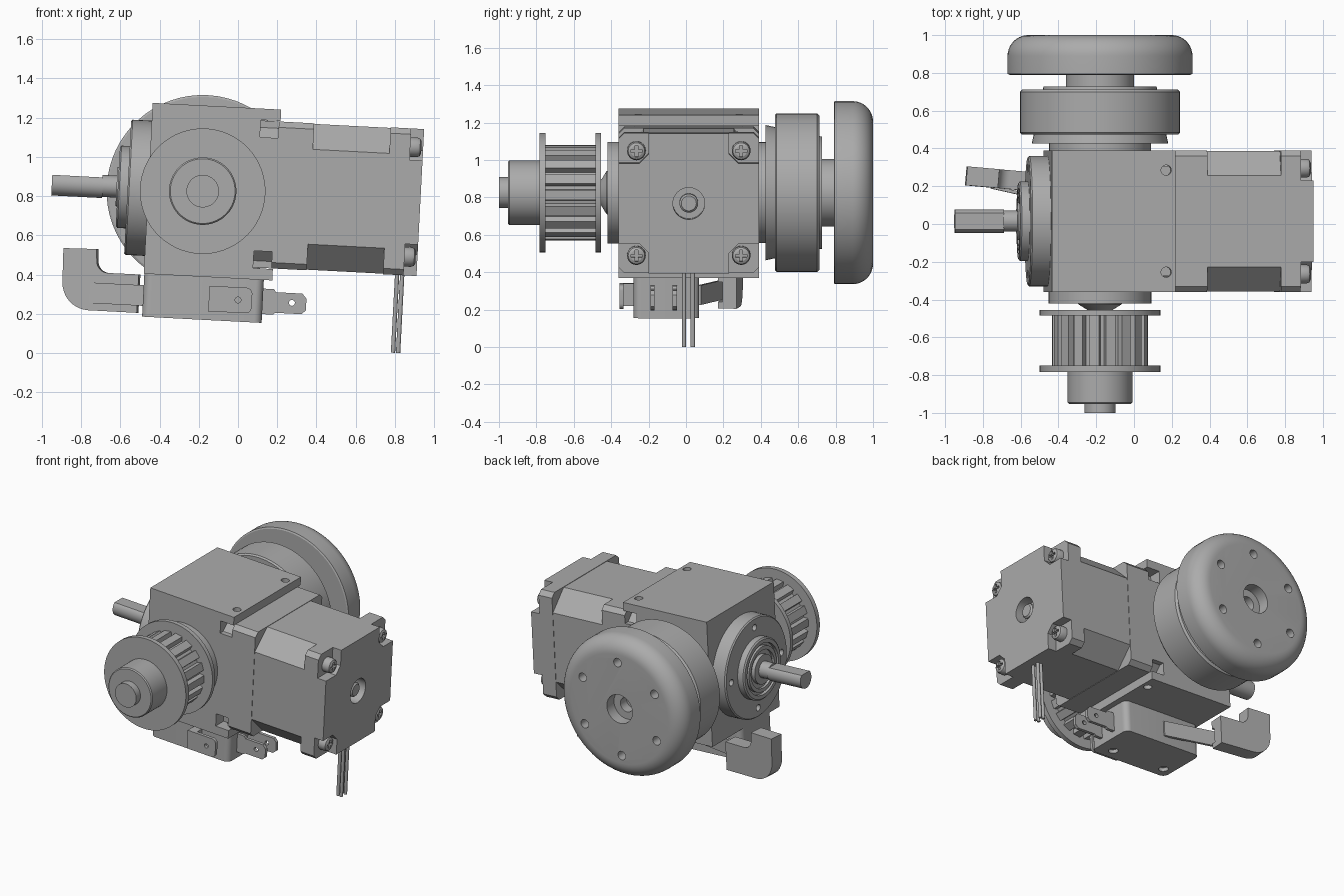
import bpy, bmesh
from math import sin, cos, pi, radians
from mathutils import Matrix, Vector

if "Cube" in bpy.data.objects:
    bpy.data.objects.remove(bpy.data.objects["Cube"])

grey = bpy.data.materials.new("machine_grey")
grey.use_nodes = True
GREY = (0.41, 0.41, 0.41, 1)
grey.diffuse_color = GREY
grey.node_tree.nodes["Principled BSDF"].inputs["Base Color"].default_value = GREY

# The whole machine leans slightly about the output axle
FRAME = Matrix.Translation((-0.18, 0, 0.825)) @ Matrix.Rotation(radians(3), 4, 'Y')
MID = 0.015          # sideways centre of motor and housing
AXES = {'X': lambda p, a, b: (p, a, b),
        'Y': lambda p, a, b: (a, p, b),
        'Z': lambda p, a, b: (a, b, p)}
parts = []


def loft(name, axis, sections, centre=(0, 0), place=Matrix()):
    """Join outlines of equal point count placed along an axis."""
    bm = bmesh.new()
    rings = []
    for pos, outline in sections:
        rings.append([bm.verts.new(AXES[axis](pos, a + centre[0], b + centre[1]))
                      for a, b in outline])
    n = len(rings[0])
    for low, high in zip(rings, rings[1:]):
        for i in range(n):
            j = (i + 1) % n
            bm.faces.new((low[i], low[j], high[j], high[i]))
    bm.faces.new(rings[0])
    bm.faces.new(rings[-1])
    bmesh.ops.recalc_face_normals(bm, faces=bm.faces)
    mesh = bpy.data.meshes.new(name)
    bm.to_mesh(mesh)
    bm.free()
    mesh.transform(FRAME @ place)
    mesh.materials.append(grey)
    ob = bpy.data.objects.new(name, mesh)
    bpy.context.collection.objects.link(ob)
    parts.append(ob)
    return ob


def prism(name, axis, outline, lo, hi, centre=(0, 0), place=Matrix()):
    return loft(name, axis, [(lo, outline), (hi, outline)], centre, place)


def circle(r, n=64):
    return [(r * cos(2 * pi * i / n), r * sin(2 * pi * i / n)) for i in range(n)]


def lathe(name, axis, profile, centre=(0, 0), n=64):
    return loft(name, axis, [(p, circle(r, n)) for p, r in profile], centre)


def rod(name, axis, r, lo, hi, centre=(0, 0), n=24):
    return prism(name, axis, circle(r, n), lo, hi, centre)


def rect(a0, a1, b0, b1):
    return [(a0, b0), (a1, b0), (a1, b1), (a0, b1)]


def chamfered(h, c):
    k = h - c
    return [(h, -k), (h, k), (k, h), (-k, h), (-h, k), (-h, -k), (-k, -h), (k, -h)]


def arc(ca, cb, r, start, end, n=8):
    return [(ca + r * cos(radians(start + (end - start) * i / n)),
             cb + r * sin(radians(start + (end - start) * i / n))) for i in range(n + 1)]


def cut(target, cutters):
    """Subtract cutters from the target, then discard them."""
    for c in cutters:
        c.hide_render = True
        mod = target.modifiers.new("cut", 'BOOLEAN')
        mod.operation, mod.solver, mod.object = 'DIFFERENCE', 'EXACT', c
        with bpy.context.temp_override(object=target, active_object=target):
            bpy.ops.object.modifier_apply(modifier=mod.name)
        parts.remove(c)
        bpy.data.objects.remove(c)


CORNERS = [(sy, sz) for sy in (-1, 1) for sz in (-1, 1)]

# Gear housing with overhanging top and bottom plates
prism("gear_housing", 'X', rect(-0.36, 0.39, -0.4, 0.4), -0.278, 0.277)
for name, lo, hi in (("top_plate", 0.378, 0.436), ("bottom_plate", -0.436, -0.378)):
    plate = prism(name, 'Z', rect(-0.278, 0.378, -0.36, 0.39), lo, hi)
    cut(plate, [rod("hole", 'Z', 0.027, lo - 0.1, hi + 0.1, (0.328, MID + s * 0.27))
                for s in (-1, 1)])

# Motor: two end caps and a chamfered middle
front_cap = prism("motor_front_cap", 'X', chamfered(0.375, 0.03), 0.276, 0.55, (MID, 0))
prism("motor_body", 'X', chamfered(0.372, 0.13), 0.54, 0.95, (MID, 0))
rear_cap = prism("motor_rear_cap", 'X', chamfered(0.375, 0.03), 0.94, 1.111, (MID, 0))


def pocket(sy, sz, inner, near, far):
    c = 0.05
    outline = [(sy * a, sz * b) for a, b in
               ((inner + c, inner), (0.5, inner), (0.5, 0.5), (inner, 0.5), (inner, inner + c))]
    return prism("pocket", 'X', outline, near, far, (MID, 0))


cut(front_cap, [pocket(sy, sz, 0.29, 0.2, 0.37) for sy, sz in CORNERS])
cut(rear_cap, [pocket(sy, sz, 0.215, 1.045, 1.2) for sy, sz in CORNERS]
    + [rod("hole", 'X', 0.085, 1.03, 1.2, (MID, 0), 48)])
lathe("motor_rear_shaft", 'X', [(1.0, 0.05), (1.085, 0.05), (1.095, 0.04)], (MID, 0), 32)

# Cross-slotted screws in the rear corners
for sy, sz in CORNERS:
    at = (MID + sy * 0.28, sz * 0.28)
    screw = lathe("motor_screw", 'X', [(1.03, 0.05), (1.08, 0.05), (1.095, 0.044), (1.102, 0.03)], at, 32)
    cut(screw, [prism("slot", 'X', rect(-a, a, -b, b), 1.08, 1.2, at)
                for a, b in ((0.03, 0.008), (0.008, 0.03))])

# Lead wires
for u in (1.012, 1.038):
    for y in (-0.01, 0.036):
        rod("lead_wire", 'Z', 0.011, -0.772, -0.36, (u, y), 12)

# Side bearing flange, bearing rings and flattened shaft
side_flange = lathe("side_flange", 'X', [(-0.27, 0.345), (-0.375, 0.345), (-0.383, 0.337)], (MID, 0))
cut(side_flange, [rod("hole", 'X', 0.022, -0.45, -0.33, (MID + 0.28 * cos(a), 0.28 * sin(a)))
                  for a in (0, pi / 2, pi, 3 * pi / 2)])
lathe("side_bearing", 'X', [(-0.37, 0.21), (-0.425, 0.21), (-0.433, 0.2), (-0.433, 0.175),
                            (-0.41, 0.175), (-0.41, 0.155), (-0.433, 0.155), (-0.433, 0.13),
                            (-0.415, 0.13), (-0.415, 0.1), (-0.44, 0.1), (-0.44, 0.07)], (MID, 0))
rod("side_shaft_root", 'X', 0.056, -0.515, -0.4, (MID, 0), 40)
lathe_outline = [(a, min(b, 0.043)) for a, b in circle(0.062, 40)]
prism("side_shaft", 'X', lathe_outline, -0.77, -0.51, (MID, 0))

# Front bearing boss, toothed pulley and its hub
lathe("front_boss", 'Y', [(-0.35, 0.272), (-0.42, 0.272)])
lathe("front_cone", 'Y', [(-0.41, 0.12), (-0.425, 0.115), (-0.465, 0.05)])
TEETH = 18
tooth_outline = []
for i in range(TEETH):
    for frac, r in ((-0.3, 0.255), (0.3, 0.255), (0.38, 0.222), (0.62, 0.222)):
        a = 2 * pi * (i + frac) / TEETH
        tooth_outline.append((r * cos(a), r * sin(a)))
prism("pulley_teeth", 'Y', tooth_outline, -0.76, -0.47)
for lo, hi in ((-0.485, -0.455), (-0.783, -0.75)):
    rod("pulley_flange", 'Y', 0.32, lo, hi, n=64)
lathe("pulley_hub", 'Y', [(-0.77, 0.172), (-0.945, 0.172), (-0.952, 0.165)])
rod("axle_end", 'Y', 0.083, -1.0, -0.94, n=48)

# Rear boss, inner drum and neck
lathe("rear_boss", 'Y', [(0.38, 0.27), (0.43, 0.27)])
lathe("drum_collar", 'Y', [(0.425, 0.362), (0.48, 0.35)])
lathe("inner_drum", 'Y', [(0.475, 0.415), (0.485, 0.425), (0.7, 0.425), (0.713, 0.412)])
lathe("drum_step", 'Y', [(0.7, 0.305), (0.728, 0.3)])
rod("rear_neck", 'Y', 0.181, 0.72, 0.8, n=64)

# Rounded outer wheel with bolt holes
wheel = lathe("outer_wheel", 'Y', [(0.79, 0.48), (0.795, 0.49)] + arc(0.89, 0.38, 0.11, 90, 0, 10))
cut(wheel, [rod("hole", 'Y', 0.1, 0.92, 1.1, n=48), rod("hole", 'Y', 0.05, 0.85, 1.1)]
    + [rod("hole", 'Y', 0.03, 0.92, 1.1,
           (0.325 * cos(pi / 2 + i * pi / 3), 0.325 * sin(pi / 2 + i * pi / 3))) for i in range(6)])

# Limit switch body with bottom screws
r = 0.04
switch_outline = (arc(-0.235, -0.24, r, 180, 270) + arc(0.295, -0.24, r, 270, 360)
                  + arc(0.295, 0.03, r, 0, 90) + arc(-0.235, 0.03, r, 90, 180))
switch = prism("switch_body", 'Z', switch_outline, -0.655, -0.43)
cut(switch, [rod("hole", 'Z', 0.032, -0.75, -0.63, (u, -0.2)) for u in (-0.2, 0.22)])

# Switch terminals
for y in (-0.18, -0.06):
    tab = prism("switch_terminal", 'Y', [(0.3, -0.61), (0.39, -0.61), (0.4, -0.6), (0.535, -0.6),
                (0.557, -0.58), (0.557, -0.52), (0.535, -0.495), (0.4, -0.495), (0.39, -0.48), (0.3, -0.48)],
                y - 0.011, y + 0.011)
    cut(tab, [rod("hole", 'Y', 0.015, y - 0.1, y + 0.1, (0.484, -0.545))])
tab = prism("front_terminal", 'Y', rect(0.06, 0.25, -0.61, -0.48)[:1] + arc(0.25, -0.58, 0.03, -90, 0)
            + arc(0.25, -0.51, 0.03, 0, 90) + [(0.06, -0.48)], -0.355, -0.333)
cut(tab, [rod("hole", 'Y', 0.015, -0.45, -0.25, (0.209, -0.545))])
prism("front_terminal_base", 'Y', rect(0.06, 0.12, -0.6, -0.48), -0.34, -0.27)

# Switch lever and its hooked finger
prism("lever_arm", 'Z', [(-0.55, 0.205), (-0.55, 0.188), (0.02, 0.06), (0.02, 0.08)], -0.6, -0.495)
hook_outline = ([(-0.694, -0.327), (-0.524, -0.323)] + arc(-0.46, -0.382, 0.06, 180, 270)
                + [(-0.302, -0.441), (-0.302, -0.637)] + arc(-0.55, -0.497, 0.14, 270, 180))
turn = Matrix.Translation((-0.69, 0.205, 0)) @ Matrix.Rotation(radians(-5), 4, 'Z') @ Matrix.Translation((0.69, 0, 0))
hook = prism("lever_hook", 'Y', hook_outline, 0, 0.1, place=turn)
cut(hook, [prism("slot", 'Y', rect(-0.53, -0.25, -0.6, -0.495), -0.05, 0.025, place=turn)])

# Smooth round surfaces while keeping hard edges
bpy.ops.object.select_all(action='DESELECT')
for ob in parts:
    ob.select_set(True)
bpy.context.view_layer.objects.active = parts[0]
bpy.ops.object.shade_smooth_by_angle(angle=radians(25))
